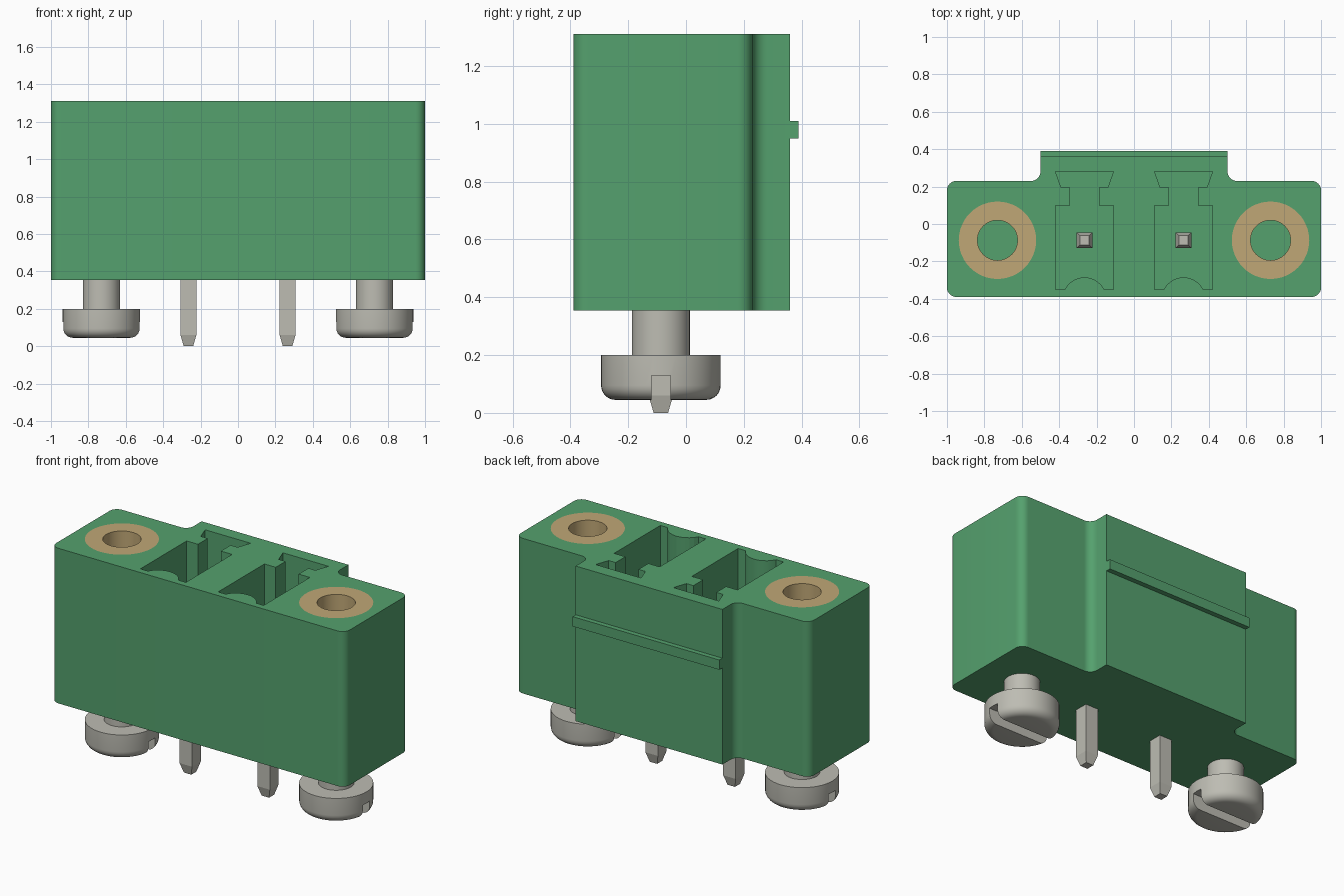
import bpy, bmesh, math
from mathutils import Vector

if "Cube" in bpy.data.objects:
    bpy.data.objects.remove(bpy.data.objects["Cube"])

BOTTOM, TOP = 0.355, 1.31
AXIS_Y = -0.087            # shared line of pins and screws
PIN_X, SCREW_X = 0.265, 0.73
INSERT_FLOOR, POCKET_FLOOR = 0.6, 0.5


def material(name, rgb):
    m = bpy.data.materials.new(name)
    m.use_nodes = True
    m.diffuse_color = (*rgb, 1)
    bsdf = next(n for n in m.node_tree.nodes if n.type == 'BSDF_PRINCIPLED')
    bsdf.inputs["Base Color"].default_value = (*rgb, 1)
    return m


green = material("green plastic", (0.09, 0.355, 0.155))
brass = material("brass", (0.53, 0.39, 0.182))
metal = material("tinned metal", (0.51, 0.505, 0.45))


def finish(bm, name, mat, smooth=False):
    bmesh.ops.recalc_face_normals(bm, faces=bm.faces)
    me = bpy.data.meshes.new(name)
    bm.to_mesh(me)
    bm.free()
    me.materials.append(mat)
    ob = bpy.data.objects.new(name, me)
    bpy.context.collection.objects.link(ob)
    if smooth:
        smooth_shade(ob)
    return ob


def select(ob):
    bpy.ops.object.select_all(action='DESELECT')
    ob.select_set(True)
    bpy.context.view_layer.objects.active = ob


def smooth_shade(ob):
    select(ob)
    bpy.ops.object.shade_smooth_by_angle(angle=math.radians(30))


def prism(name, outline, z0, z1, mat):
    bm = bmesh.new()
    face = bm.faces.new([bm.verts.new((x, y, z0)) for x, y in outline])
    ext = bmesh.ops.extrude_face_region(bm, geom=[face])
    verts = [v for v in ext["geom"] if isinstance(v, bmesh.types.BMVert)]
    bmesh.ops.translate(bm, verts=verts, vec=(0, 0, z1 - z0))
    return finish(bm, name, mat)


def box(name, x0, x1, y0, y1, z0, z1, mat):
    return prism(name, [(x0, y0), (x1, y0), (x1, y1), (x0, y1)], z0, z1, mat)


def lathe(name, profile, x, mat, closed=False, steps=48):
    """Spin (radius, z) points about the upright axis at x."""
    bm = bmesh.new()
    vs = [bm.verts.new((x + r, AXIS_Y, z)) for r, z in profile]
    edges = [bm.edges.new(p) for p in zip(vs, vs[1:])]
    if closed:
        edges.append(bm.edges.new((vs[-1], vs[0])))
    bmesh.ops.spin(bm, geom=vs + edges, cent=(x, AXIS_Y, 0), axis=(0, 0, 1),
                   angle=math.tau, steps=steps)
    bmesh.ops.remove_doubles(bm, verts=bm.verts, dist=1e-5)
    return finish(bm, name, mat, True)


def cut(ob, cutter):
    cutter.hide_render = True
    mod = ob.modifiers.new("cut", 'BOOLEAN')
    mod.operation, mod.solver, mod.object = 'DIFFERENCE', 'EXACT', cutter
    select(ob)
    bpy.ops.object.modifier_apply(modifier=mod.name)
    bpy.data.objects.remove(cutter)


def rounded(corners, n=8):
    """Fillet the (x, y, radius) right-angle corners of an outline."""
    pts = []
    for i, (x, y, r) in enumerate(corners):
        p = Vector((x, y))
        if not r:
            pts.append((x, y))
            continue
        u = (Vector(corners[i - 1][:2]) - p).normalized()
        v = (Vector(corners[(i + 1) % len(corners)][:2]) - p).normalized()
        for k in range(n + 1):
            t = math.pi / 2 * (1 - k / n)
            pts.append(tuple(p + r * (u + v - u * math.cos(t) - v * math.sin(t))))
    return pts


# Housing with raised back block
half = [(1, -0.39, 0.05), (1, 0.23, 0.05), (0.5, 0.23, 0.05), (0.5, 0.36, 0)]
outline = half + [(-x, y, r) for x, y, r in reversed(half)]
housing = prism("housing", rounded(outline), BOTTOM, TOP, green)

# Keyed contact pockets: dovetail, neck and a rounded bump on the front wall
right = [(0.155, -0.35), (0.155, 0.10), (0.078, 0.10), (0.078, 0.195),
         (0.125, 0.195), (0.155, 0.28)]
bump = []
for k in range(11):
    a = math.radians(153.5 - 127 * k / 10)
    bump.append((0.117 * math.cos(a), -0.402 + 0.117 * math.sin(a)))
pocket = bump + right + [(-x, y) for x, y in reversed(right)]

for s, side in ((-1, "right"), (1, "left")):
    cut(housing, prism("pocket_cutter", [(x + s * PIN_X, y) for x, y in pocket],
                       POCKET_FLOOR, TOP + 0.1, green))
    cut(housing, lathe("insert_cutter", [(0, INSERT_FLOOR), (0.207, INSERT_FLOOR),
                                         (0.207, TOP + 0.1), (0, TOP + 0.1)],
                       s * SCREW_X, green))

    # Threaded insert
    lathe(side + "_insert", [(0.107, INSERT_FLOOR), (0.207, INSERT_FLOOR),
                             (0.207, TOP), (0.107, TOP)], s * SCREW_X, brass, True)

    # Slotted screw with rounded lower rim
    rim = [(0.157 + 0.05 * math.sin(math.radians(a)),
            0.095 - 0.05 * math.cos(math.radians(a))) for a in range(0, 91, 15)]
    screw = lathe(side + "_screw", [(0, 0.045)] + rim +
                  [(0.207, 0.2), (0.1, 0.2), (0.1, BOTTOM + 0.02), (0, BOTTOM + 0.02)],
                  s * SCREW_X, metal)
    cx = s * SCREW_X
    cut(screw, box("slot_cutter", cx - 0.3, cx + 0.3, AXIS_Y - 0.033, AXIS_Y + 0.033,
                   -0.1, 0.13, metal))
    smooth_shade(screw)

    # Square contact pin tapered at both ends
    bm = bmesh.new()
    rings = []
    for w, z in ((0.025, 0), (0.0425, 0.06), (0.0425, 0.99), (0.025, 1.05)):
        rings.append([bm.verts.new((s * PIN_X + i * w, AXIS_Y + j * w, z))
                      for i, j in ((-1, -1), (1, -1), (1, 1), (-1, 1))])
    for lo, hi in zip(rings, rings[1:]):
        for i in range(4):
            j = (i + 1) % 4
            bm.faces.new((lo[i], lo[j], hi[j], hi[i]))
    bm.faces.new(rings[0])
    bm.faces.new(rings[-1])
    finish(bm, side + "_pin", metal)

smooth_shade(housing)

# Latching ridge on the back
box("latch_ridge", -0.5, 0.5, 0.35, 0.39, 0.95, 1.01, green)
